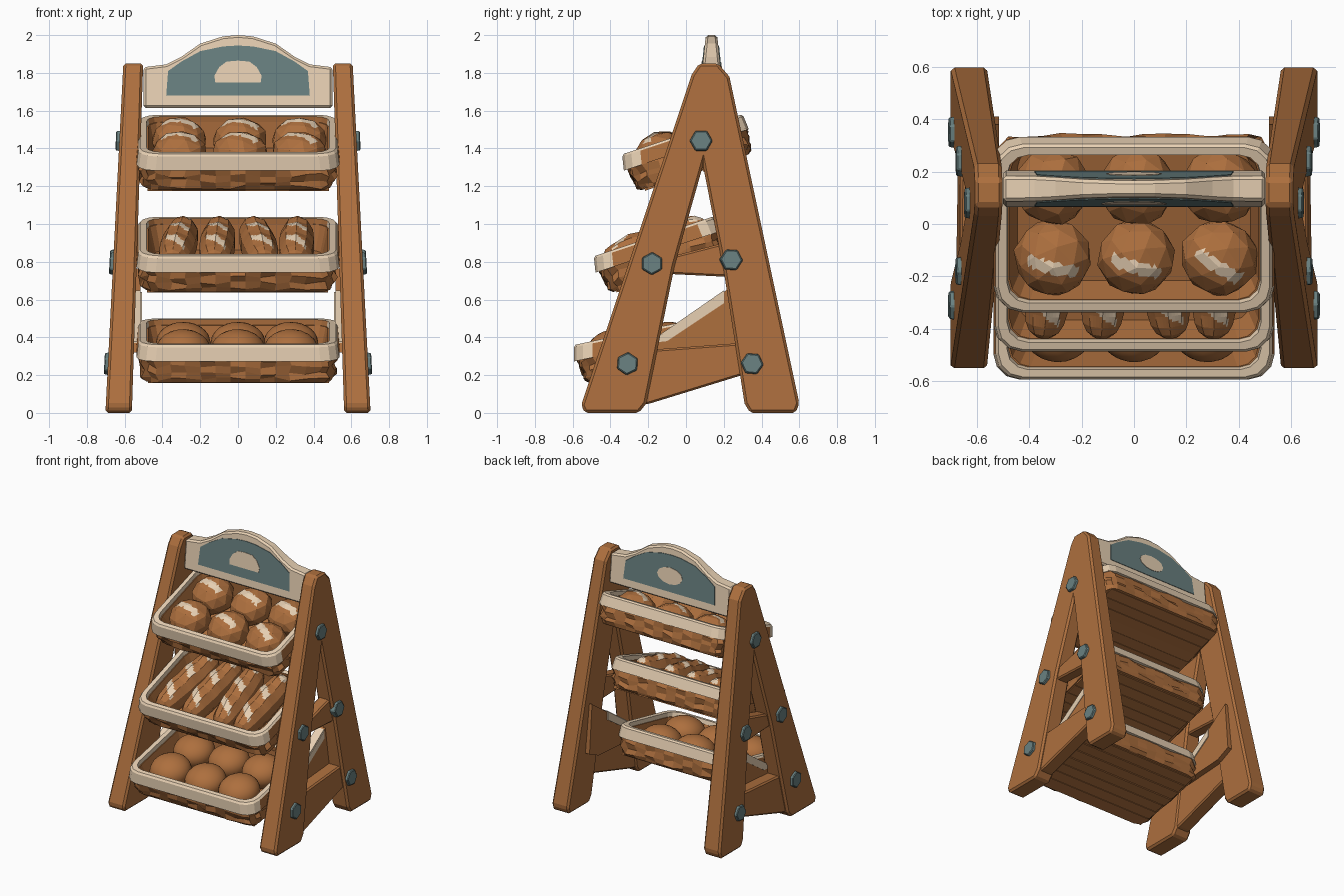
import bpy, bmesh, math, random
from mathutils import Matrix, Vector

if "Cube" in bpy.data.objects:
    bpy.data.objects.remove(bpy.data.objects["Cube"])
random.seed(4)


def material(name, c):
    m = bpy.data.materials.new(name)
    m.diffuse_color = (*c, 1)
    m.use_nodes = True
    m.node_tree.nodes["Principled BSDF"].inputs["Base Color"].default_value = m.diffuse_color
    return m


BROWN = material("warm_brown", (0.42, 0.16, 0.048))
CREAM = material("cream", (0.80, 0.63, 0.45))
TEAL = material("dusty_teal", (0.14, 0.215, 0.215))


def finish(name, bm, mats, matrix=None, bevel=0):
    bmesh.ops.recalc_face_normals(bm, faces=bm.faces)
    me = bpy.data.meshes.new(name)
    bm.to_mesh(me)
    bm.free()
    for m in mats:
        me.materials.append(m)
    ob = bpy.data.objects.new(name, me)
    bpy.context.collection.objects.link(ob)
    if matrix:
        ob.matrix_world = matrix
    if bevel:
        b = ob.modifiers.new("bevel", 'BEVEL')
        b.width, b.segments, b.limit_method = bevel, 1, 'ANGLE'
    return ob


def prism(name, pts, place, mat, bevel=0):
    """Two copies of a 2D outline placed by place(a, b, side), joined."""
    bm = bmesh.new()
    A, B = ([bm.verts.new(place(a, b, t)) for a, b in pts] for t in (0, 1))
    bm.faces.new(A)
    bm.faces.new(B)
    for i in range(len(pts)):
        j = (i + 1) % len(pts)
        bm.faces.new((A[i], A[j], B[j], B[i]))
    return finish(name, bm, [mat], bevel=bevel)


# ---- leaning A-shaped side frames ----
def frame_place(s, inset_in, inset_out):
    def f(y, z, t):
        k = z / 1.85
        x = (0.562 - 0.06 * k + inset_in) if t == 0 else (0.702 - 0.095 * k - inset_out)
        return (s * x, y, z)
    return f


A_SHAPE = [(-.555, .04), (-.535, 0), (-.25, 0), (-.21, .05), (-.06, .78), (.09, 1.31),
           (.20, .75), (.31, .05), (.34, 0), (.58, 0), (.6, .05), (.23, 1.78),
           (.17, 1.85), (.07, 1.85), (.03, 1.79)]
MID_BAR = [(-.12, .75), (-.08, .735), (.23, .72), (.2, .9), (-.07, .83)]
LOW_BAR = [(-.25, .04), (-.19, .05), (.33, .21), (.29, .37), (-.18, .335)]
SUPPORT = [(-.2, .32), (-.19, .37), (.38, .765), (.41, .4), (.3, .35)]
BOLTS = [(.08, 1.44), (-.18, .79), (.24, .81), (-.31, .26), (.35, .26)]

for s, side in ((-1, "left"), (1, "right")):
    prism(side + "_frame", A_SHAPE, frame_place(s, 0, 0), BROWN, .014)
    prism(side + "_middle_bar", MID_BAR, frame_place(s, .015, .02), BROWN, .01)
    prism(side + "_lower_bar", LOW_BAR, frame_place(s, .01, .02), BROWN, .01)
    prism(side + "_shelf_support", SUPPORT,
          lambda y, z, t: (s * (.515 + .06 * t), y, z), BROWN)
    for x0, part in ((.571, "outer"), (.509, "inner")):
        prism(f"{side}_support_{part}_edge", [(-.19, .37), (.2, .64), (.2, .58), (-.1, .38)],
              lambda y, z, t: (s * (x0 + .008 * t), y, z), CREAM)
    prism(side + "_support_top", [(-.19, .37), (.2, .64), (.2, .648), (-.19, .378)],
          lambda y, z, t: (s * (.515 + .06 * t), y, z), CREAM)
    for i, (y, z) in enumerate(BOLTS):
        bm = bmesh.new()
        bmesh.ops.create_cone(bm, cap_ends=True, segments=6, radius1=.066, radius2=.058, depth=.05)
        M = (Matrix.Translation((s * (.696 - .095 * z / 1.85), y, z))
             @ Matrix.Rotation(s * math.radians(87), 4, 'Y') @ Matrix.Rotation(i * .5, 4, 'Z'))
        finish(f"{side}_bolt_{i + 1}", bm, [TEAL], M, .005)


# ---- arched sign board with painted plates on both sides ----
def arch(half):
    return half + [(-x, z) for x, z in reversed(half) if x]


def plate(sgn, lo, hi):
    def f(x, z, t):
        h = .07 - .04 * (z - 1.62) / .38 + (hi if t else lo)
        return (x, .135 + sgn * h, z)
    return f


def board(x, z, t):
    return plate(1 if t else -1, 0, 0)(x, z, t)


SIGN = arch([(0, 2.0), (.08, 1.993), (.2, 1.955), (.3, 1.885), (.38, 1.845), (.5, 1.83), (.5, 1.615)])
PANEL = arch([(0, 1.945), (.08, 1.94), (.2, 1.915), (.3, 1.86), (.37, 1.81), (.38, 1.68)])
LOAF = arch([(0, 1.865), (.06, 1.86), (.1, 1.83), (.125, 1.785), (.12, 1.75)])
OVAL = [(.105 * math.cos(a * math.pi / 6), 1.795 + .06 * math.sin(a * math.pi / 6)) for a in range(12)]
prism("sign_board", SIGN, board, CREAM, .012)
for sgn, side, shape in ((-1, "front", LOAF), (1, "back", OVAL)):
    prism(side + "_sign_panel", PANEL, plate(sgn, -.002, .004), TEAL)
    prism(side + "_sign_loaf", shape, plate(sgn, .003, .007), CREAM)


# ---- baskets (local: x wide, y deep from front rim, z up from rim) ----
def outline(hx, y0, y1, r, arc=3, nx=11, ny=6):
    pts = []
    corners = [(hx - r, y0 + r, -90, ny), (hx - r, y1 - r, 0, nx),
               (-hx + r, y1 - r, 90, ny), (-hx + r, y0 + r, 180, nx)]
    for c, (cx, cy, a0, n) in enumerate(corners):
        for k in range(arc + 1):
            a = math.radians(a0 + 90 * k / arc)
            pts.append(Vector((cx + r * math.cos(a), cy + r * math.sin(a), 0)))
        nxt = corners[(c + 1) % 4]
        a = math.radians(nxt[2])
        end = Vector((nxt[0] + r * math.cos(a), nxt[1] + r * math.sin(a), 0))
        start = pts[-1].copy()
        pts += [start.lerp(end, k / n) for k in range(1, n)]
    return pts


def skin(bm, loops, closed):
    for a, b in zip(loops, loops[1:] + (loops[:1] if closed else [])):
        for i in range(len(a)):
            j = (i + 1) % len(a)
            bm.faces.new((a[i], a[j], b[j], b[i]))


def ring(bm, hx, y0, y1, r, z, weave=None, **kw):
    out = []
    for i, p in enumerate(outline(hx, y0, y1, r, **kw)):
        q = Vector((p.x, p.y, z))
        if weave is not None:
            k = 1 + ((.022 if (i // 2 + weave) % 2 else -.012) + random.uniform(-.012, .012))
            mid = (y0 + y1) / 2
            q = Vector((p.x * k, mid + (p.y - mid) * k, z + random.uniform(-.012, .012)))
        out.append(bm.verts.new(q))
    return out


def basket(name, M, D):
    bm = bmesh.new()
    loops = [ring(bm, .505, .015, D - .015, .09, -.03)]
    for j, z in enumerate((-.085, -.12, -.155, -.19)):
        loops.append(ring(bm, .518 - .003 * j, .005 + .005 * j, D - .005 - .005 * j, .08, z, weave=j))
    base = ring(bm, .495, .035, D - .035, .07, -.212)
    inner = [ring(bm, .445, .07, D - .07, .07, -.165), ring(bm, .475, .04, D - .04, .08, -.03)]
    skin(bm, loops + [base], False)
    skin(bm, inner + loops[:1], False)
    bm.faces.new(base)
    bm.faces.new(inner[0])
    finish(name + "_wicker", bm, [BROWN], M)
    # cream rim band; its outer sides and the inside of its back stay brown
    bm = bmesh.new()
    kw = dict(nx=1, ny=1)
    skin(bm, [ring(bm, .537, -.022, D + .01, .1, -.085, **kw), ring(bm, .528, -.006, D + .005, .1, -.012, **kw),
              ring(bm, .518, .006, D - .005, .095, 0, **kw), ring(bm, .485, .035, D - .035, .08, 0, **kw),
              ring(bm, .475, .042, D - .042, .08, -.075, **kw)], True)
    bmesh.ops.recalc_face_normals(bm, faces=bm.faces)
    for f in bm.faces:
        c, n = f.calc_center_median(), f.normal
        outer_side = n.x * c.x > 0 and abs(n.x) > .9 and .1 < c.y < D - .1
        inner_back = n.y < -.6 and c.y > D / 2
        f.material_index = int(outer_side or inner_back)
    finish(name + "_rim", bm, [CREAM, BROWN], M)
    # uneven slats under the basket
    for i in range(7):
        bm = bmesh.new()
        bmesh.ops.create_cube(bm, size=1)
        y = .09 + (D - .18) * i / 6
        T = (Matrix.Translation((random.uniform(-.01, .01), y, -.21))
             @ Matrix.Rotation(random.uniform(-.06, .06), 4, 'X')
             @ Matrix.Diagonal((.96, .078, .016 + random.uniform(0, .008), 1)))
        finish(f"{name}_slat_{i + 1}", bm, [BROWN], M @ T)


def bun(name, M, pos, size, kind):
    bm = bmesh.new()
    if kind == "loaf":
        bmesh.ops.create_uvsphere(bm, u_segments=10, v_segments=14, radius=1)
        bmesh.ops.rotate(bm, verts=bm.verts, matrix=Matrix.Rotation(math.pi / 2, 3, 'X'))
        for v in bm.verts:   # blunt ends, ridged crust
            w = 1 + .6 * abs(v.co.y) ** 3
            ridge = 1 + .07 * math.sin(v.co.y * 11 + v.co.x * 2) * (v.co.z > 0)
            v.co = Vector((v.co.x * w, v.co.y, v.co.z * w * ridge))
    else:
        bmesh.ops.create_icosphere(bm, subdivisions=2 if kind == "crusty" else 3, radius=1)
    if kind == "crusty":
        for v in bm.verts:
            v.co *= random.uniform(.96, 1.03)
    if kind != "soft":       # finer faces so the marks get clean outlines
        bmesh.ops.subdivide_edges(bm, edges=bm.edges, cuts=3, use_grid_fill=True)
    turn = Matrix.Rotation(random.uniform(.1, .6), 3, 'Z')
    for f in bm.faces:       # floury score marks on the top
        c = f.calc_center_median()
        d = turn @ c
        if kind == "crusty":
            f.material_index = int(c.z > .35 and abs(d.y + .02) < .16 and abs(d.x) < .65)
        elif kind == "loaf":
            f.material_index = int(c.z > .55 and abs(c.x) < .55 and math.sin(c.y * 9 + c.x * 2.5) > .55)
        f.smooth = kind == "soft"
    R = Matrix.Rotation(random.uniform(-.12, .12), 4, 'Z')
    finish(name, bm, [BROWN, CREAM], M @ Matrix.Translation(pos) @ R @ Matrix.Diagonal((*size, 1)))


for name, y, z, D, tilt in (("upper_basket", -.335, 1.37, .665, 18.4),
                            ("middle_basket", -.485, .83, .665, 18.4),
                            ("lower_basket", -.59, .36, .68, 12)):
    M = Matrix.Translation((0, y, z)) @ Matrix.Rotation(math.radians(tilt), 4, 'X')
    basket(name, M, D)
    if name == "middle_basket":
        for i, x in enumerate((-.315, -.11, .11, .31)):
            bun(f"long_loaf_{i + 1}", M, (x, .335, -.055), (.096, .3, .108), "loaf")
    else:
        top = name == "upper_basket"
        for r, v in enumerate((.195, .475)):
            for i, x in enumerate((-.31, .01, .325) if top else (-.29, 0, .28)):
                bun(f"{name}_bun_{r * 3 + i + 1}", M, (x, v, -.07 - .015 * r if top else -.07 - .02 * r),
                    (.15, .15, .125) if top else (.145, .145, .11), "crusty" if top else "soft")
